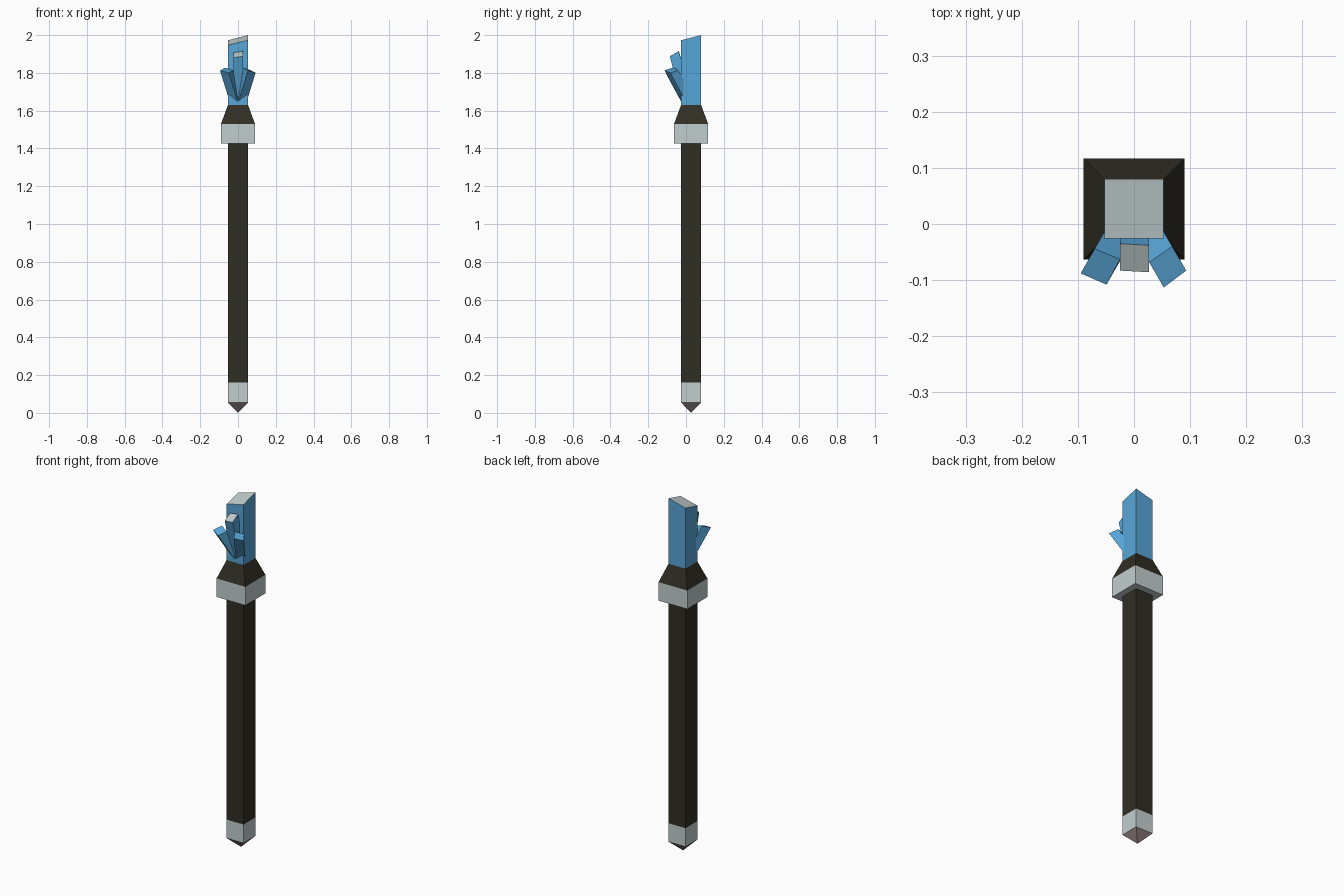
import bpy

if "Cube" in bpy.data.objects:
    bpy.data.objects.remove(bpy.data.objects["Cube"])


def material(name, srgb):
    """Flat colour from 0-255 sRGB values."""
    lin = [((c / 255 + 0.055) / 1.055) ** 2.4 if c > 10 else c / 3294 for c in srgb]
    m = bpy.data.materials.new(name)
    m.diffuse_color = (*lin, 1)
    m.use_nodes = True
    m.node_tree.nodes["Principled BSDF"].inputs["Base Color"].default_value = m.diffuse_color
    return m


SILVER = material("silver", (194, 206, 206))
DARK = material("dark wood", (48, 46, 36))
BLUE = material("blue crystal", (88, 166, 216))
TIP = material("dull metal", (150, 134, 134))

CY = 0.027   # staff axis in y
R = 0.053    # half width of the shaft


def square(half, z):
    return [(-half, CY - half, z), (half, CY - half, z),
            (half, CY + half, z), (-half, CY + half, z)]


def prism(name, bottom, top, body, cap=None):
    """Four-sided solid between two corner loops, with its own cap colour."""
    mesh = bpy.data.meshes.new(name)
    sides = [(i, (i + 1) % 4, 4 + (i + 1) % 4, 4 + i) for i in range(4)]
    mesh.from_pydata(bottom + top, [], sides + [(3, 2, 1, 0), (4, 5, 6, 7)])
    mesh.materials.append(body)
    mesh.materials.append(cap or body)
    mesh.polygons[5].material_index = 1
    obj = bpy.data.objects.new(name, mesh)
    bpy.context.collection.objects.link(obj)


def crystal(name, top, lean, cap):
    """Leaning crystal: slide the cap corners down the lean to the socket."""
    bottom = [(x - lean[0] * (z - 1.635), y - lean[1] * (z - 1.635), 1.635)
              for x, y, z in top]
    prism(name, bottom, top, BLUE, cap)


# Pointed foot
mesh = bpy.data.meshes.new("foot_point")
mesh.from_pydata(square(R, 0.055) + [(0, CY, 0)], [],
                 [((i + 1) % 4, i, 4) for i in range(4)] + [(0, 1, 2, 3)])
mesh.materials.append(TIP)
bpy.context.collection.objects.link(bpy.data.objects.new("foot_point", mesh))

# Staff, from the bottom up
for name, r0, z0, r1, z1, mat in (
        ("foot_band", R, 0.055, R, 0.16, SILVER),
        ("shaft", R, 0.16, R, 1.425, DARK),
        ("collar", 0.09, 1.425, 0.09, 1.53, SILVER),
        ("socket", 0.09, 1.53, R, 1.63, DARK)):
    prism(name, square(r0, z0), square(r1, z1), mat)

# Main crystal with its slanted silver cap
main_top = [(x, y, z) for (x, y, _), z in
            zip(square(R, 0), (1.947, 1.973, 2.0, 1.973))]
prism("main_crystal", square(R, 1.63), main_top, BLUE, SILVER)

# Small crystals fanning out at the front
crystal("center_crystal",
        [(-0.025, -0.083, 1.881), (0.027, -0.086, 1.888),
         (0.027, -0.038, 1.915), (-0.025, -0.035, 1.907)], (0, -0.27), SILVER)
crystal("right_crystal",
        [(0.053, -0.113, 1.813), (0.093, -0.083, 1.80),
         (0.068, -0.040, 1.814), (0.027, -0.068, 1.828)], (0.31, -0.54), BLUE)
crystal("left_crystal",
        [(-0.095, -0.088, 1.812), (-0.049, -0.108, 1.80),
         (-0.025, -0.063, 1.814), (-0.070, -0.044, 1.827)], (-0.31, -0.54), BLUE)
